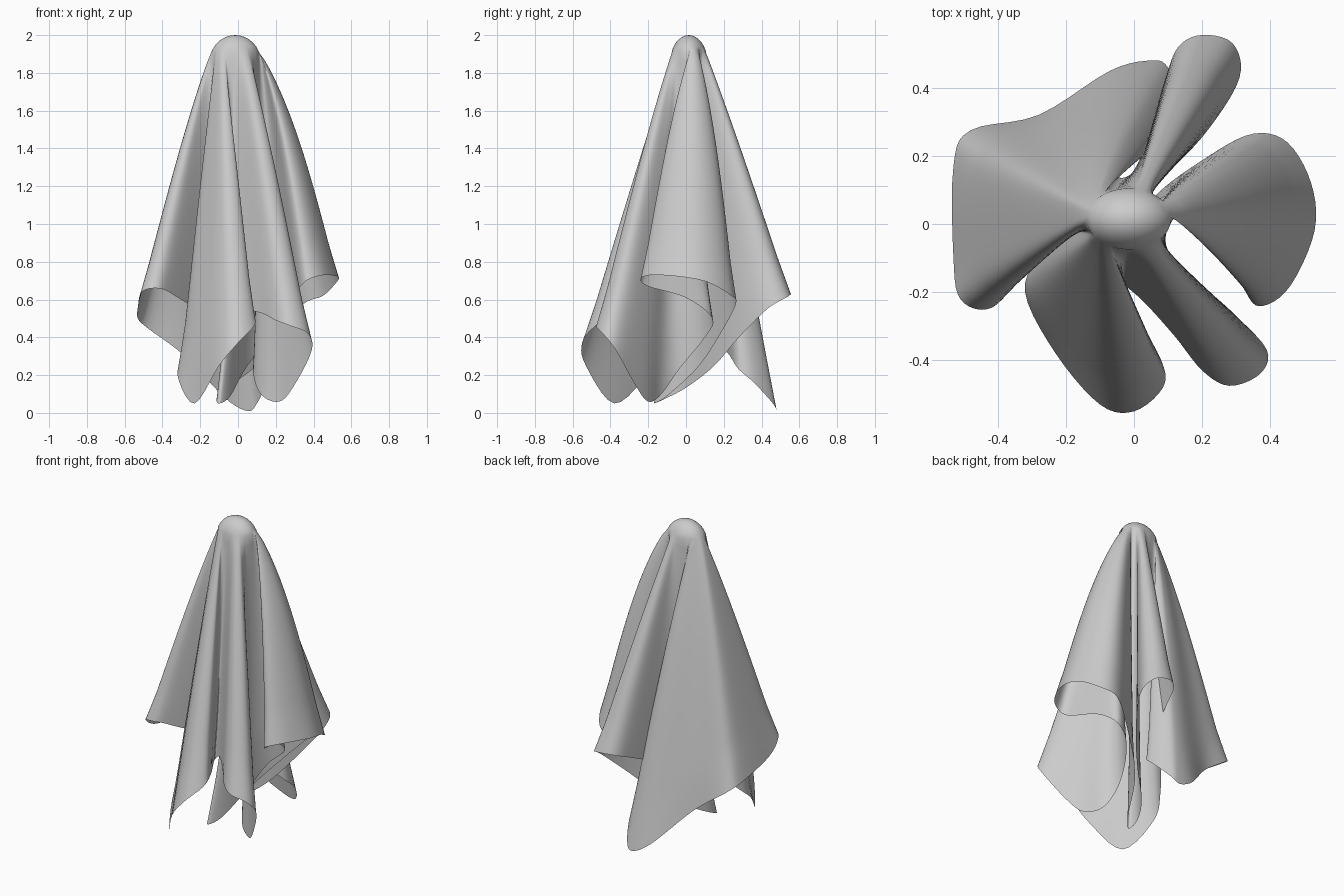
import bpy, bmesh, math
from mathutils import Vector

if "Cube" in bpy.data.objects:
    bpy.data.objects.remove(bpy.data.objects["Cube"])

APEX_X, APEX_Y = -0.015, 0.015     # centre of the rounded top
RX, RY = 0.135, 0.098              # radii of the rounded top
CAP_RINGS, SKIRT_RINGS, SUB = 6, 26, 5

# Each fold: start and end angle on the top, bulge, hem points from inner valley outward and back
right_fold = (-8, 45, 0.055, [
    (.14, .1, .4), (.24, .14, .5), (.28, -.0, .61), (.33, -.2, .67), (.38, -.24, .71),
    (.46, -.18, .73), (.53, -.02, .72), (.52, .12, .69), (.45, .24, .62), (.35, .265, .58),
    (.22, .2, .45), (.05, .07, .25), (-.04, -.1, .09)])
back_right_fold = (45, 88, 0.01, [
    (-.1, -.17, .05), (-.11, -.1, .08), (-.05, .01, .14), (.1, .15, .25), (.22, .28, .4),
    (.31, .43, .55), (.29, .53, .61), (.2, .555, .63), (.13, .52, .62), (.09, .42, .58),
    (.04, .25, .5)])
back_left_fold = (112, 192, 0.03, [
    (.0, .14, .43), (-.07, .15, .38), (-.04, .21, .33), (.06, .24, .29), (.14, .28, .23),
    (.15, .36, .16), (.1, .46, .05), (.05, .48, .01), (-.07, .45, .08), (-.28, .32, .3),
    (-.48, .275, .45), (-.53, .17, .5), (-.53, -.1, .56), (-.51, -.22, .64),
    (-.43, -.25, .66), (-.35, -.18, .63)])
front_left_fold = (207, 252, 0.01, [
    (-.19, .02, .5), (-.27, -.08, .32), (-.32, -.2, .2), (-.23, -.38, .05), (-.1, -.53, .25),
    (.0, -.55, .37), (.085, -.48, .46), (.08, -.4, .5), (.0, -.26, .48)])
front_right_fold = (270, 330, 0.02, [
    (-.05, -.17, .48), (.02, -.22, .54), (.12, -.33, .53), (.2, -.43, .49), (.28, -.475, .46),
    (.37, -.44, .42), (.39, -.37, .33), (.3, -.27, .15), (.22, -.2, .06), (.12, -.13, .1),
    (.08, -.03, .24)])

# Gather hem controls as (point, angle, bulge)
controls = []
for a0, a1, bulge, pts in (right_fold, back_right_fold, back_left_fold,
                           front_left_fold, front_right_fold):
    for i, p in enumerate(pts):
        f = i / len(pts)
        controls.append((Vector(p), a0 + (a1 - a0) * f, bulge * math.sin(math.pi * f)))


def spline(a, b, c, d, t):
    return 0.5 * (2 * b + (c - a) * t + (2 * a - 5 * b + 4 * c - d) * t * t
                  + (3 * b - a - 3 * c + d) * t ** 3)


# Smooth closed hem
hem = []
n = len(controls)
for i in range(n):
    a, b, c, d = (controls[(i + k) % n] for k in (-1, 0, 1, 2))
    end = c[1] if c[1] > b[1] else c[1] + 360
    for s in range(SUB):
        t = s / SUB
        p = spline(a[0], b[0], c[0], d[0], t)
        p.z = max(p.z, 0)
        hem.append((p, math.radians(b[1] + (end - b[1]) * t), b[2] + (c[2] - b[2]) * t))
m = len(hem)


def cap_point(angle, tilt):
    return Vector((APEX_X + RX * math.sin(tilt) * math.cos(angle),
                   APEX_Y + RY * math.sin(tilt) * math.sin(angle),
                   1.86 + 0.14 * math.cos(tilt)))


def soften(ring, steps):
    # Round the folds sideways above the hem
    for _ in range(steps):
        ring = [ring[i] * 0.5 + (ring[i - 1] + ring[(i + 1) % m]) * 0.25 for i in range(m)]
    return ring


# Sheet: rings over the rounded top, then down each fold to the hem
bm = bmesh.new()
apex = bm.verts.new((APEX_X, APEX_Y, 2.0))
rings = []
max_tilt = math.radians(66)
for r in range(1, CAP_RINGS + 1):
    rings.append([bm.verts.new(cap_point(a, max_tilt * r / CAP_RINGS)) for _, a, _ in hem])
for r in range(1, SKIRT_RINGS + 1):
    t = r / SKIRT_RINGS
    ring = []
    for p, a, bulge in hem:
        q = cap_point(a, max_tilt).lerp(p, t)
        out = Vector((p.x, p.y, 0)).normalized()
        ring.append(q + out * bulge * math.sin(math.pi * t ** 0.65))
    ring = soften(ring, min(8, 2 * (SKIRT_RINGS - r)))
    rings.append([bm.verts.new(q) for q in ring])
for i in range(m):
    j = (i + 1) % m
    bm.faces.new((apex, rings[0][i], rings[0][j]))
    for up, low in zip(rings, rings[1:]):
        bm.faces.new((up[i], low[i], low[j], up[j]))
for f in bm.faces:
    f.smooth = True

mesh = bpy.data.meshes.new("draped_sheet")
bm.to_mesh(mesh)
bm.free()
sheet = bpy.data.objects.new("draped_sheet", mesh)
bpy.context.collection.objects.link(sheet)

cloth = bpy.data.materials.new("pale_grey_cloth")
cloth.diffuse_color = (0.6, 0.6, 0.6, 1)
cloth.use_nodes = True
cloth.node_tree.nodes["Principled BSDF"].inputs["Base Color"].default_value = cloth.diffuse_color
mesh.materials.append(cloth)
